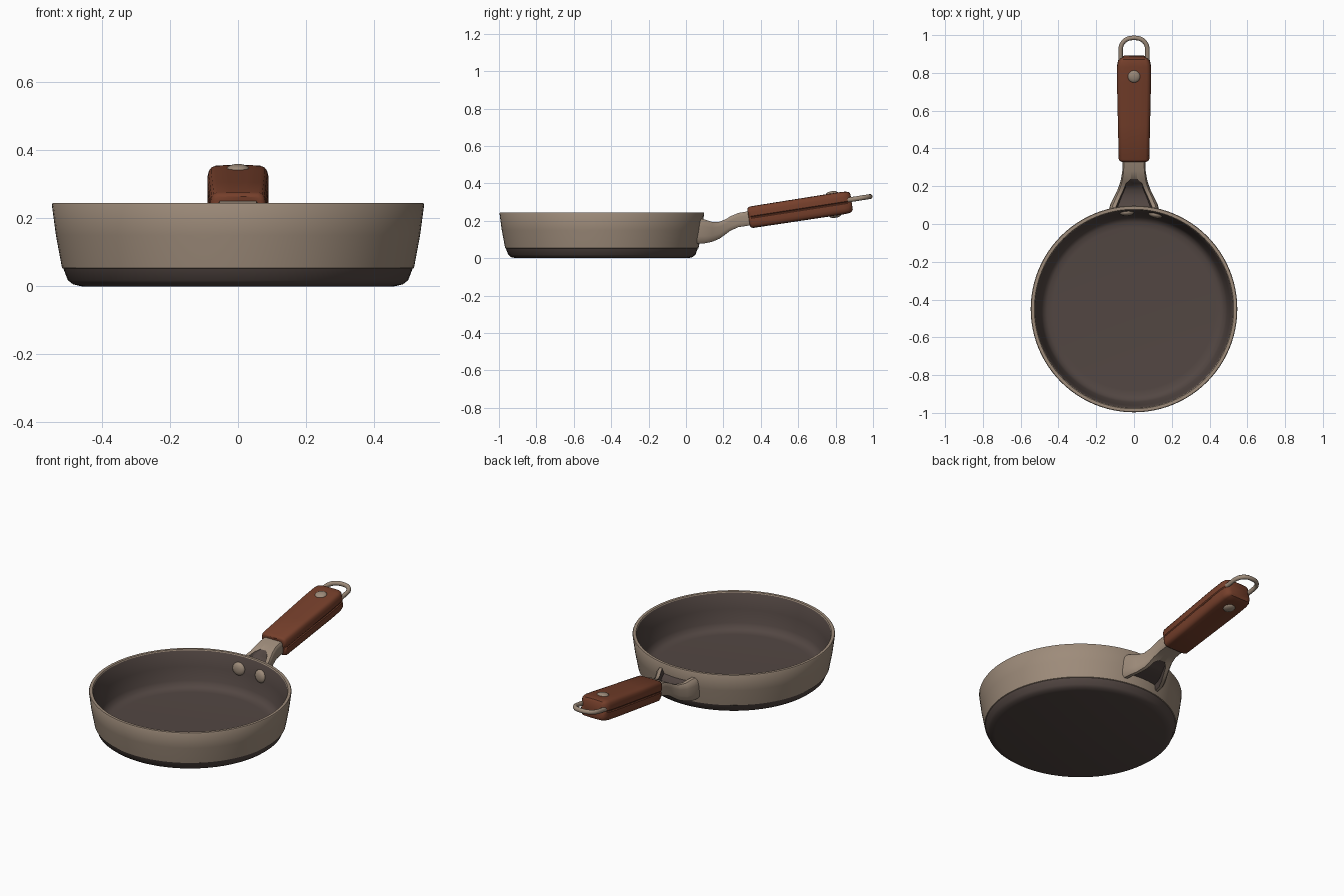
import bpy, bmesh
from math import sin, cos, pi, asin, sqrt, radians
from mathutils import Matrix, Vector

cube = bpy.data.objects.get("Cube")
if cube:
    bpy.data.objects.remove(cube, do_unlink=True)


def material(name, rgb):
    m = bpy.data.materials.new(name)
    m.use_nodes = True
    m.diffuse_color = (*rgb, 1)
    bsdf = next(n for n in m.node_tree.nodes if n.type == "BSDF_PRINCIPLED")
    bsdf.inputs["Base Color"].default_value = (*rgb, 1)
    return m


taupe = material("taupe metal", (0.34, 0.26, 0.195))
dark = material("dark brown coating", (0.085, 0.062, 0.055))
wood = material("reddish wood", (0.18, 0.05, 0.024))


def skin(name, rings, mats, rule=lambda i, j: 0, angle=35, matrix=Matrix()):
    """Join a list of closed rings into a capped solid."""
    bm = bmesh.new()
    loops = [[bm.verts.new(p) for p in ring] for ring in rings]
    n = len(loops[0])
    for i in range(len(loops) - 1):
        a, b = loops[i], loops[i + 1]
        for j in range(n):
            k = (j + 1) % n
            bm.faces.new((a[j], a[k], b[k], b[j])).material_index = rule(i, j)
    bm.faces.new(loops[0]).material_index = rule(0, 0)
    bm.faces.new(loops[-1]).material_index = rule(len(loops) - 2, 0)
    bmesh.ops.recalc_face_normals(bm, faces=bm.faces)
    mesh = bpy.data.meshes.new(name)
    bm.to_mesh(mesh)
    bm.free()
    mesh.shade_smooth()
    mesh.set_sharp_from_angle(angle=radians(angle))
    for m in mats:
        mesh.materials.append(m)
    ob = bpy.data.objects.new(name, mesh)
    ob.matrix_world = matrix
    bpy.context.collection.objects.link(ob)
    return ob


def lathe(profile, steps):
    return [[(r * cos(2 * pi * s / steps), r * sin(2 * pi * s / steps), z)
             for s in range(steps)] for r, z in profile]


def mirror_ring(quarter):
    """Mirror a top right quarter (x, z) into a full cross-section."""
    top = quarter + [(-x, z) for x, z in reversed(quarter)]
    return top + [(-x, -z) for x, z in top]


# Pan body: underside, wall, rim and inside in one turned profile
PAN_Y = -0.45
pan_profile = [(0.46, 0), (0.485, 0.006), (0.5, 0.018), (0.513, 0.052),
               (0.517, 0.054), (0.535, 0.15), (0.547, 0.24), (0.544, 0.245),
               (0.528, 0.245), (0.524, 0.24), (0.51, 0.15), (0.493, 0.075),
               (0.482, 0.05), (0.46, 0.037), (0.43, 0.035)]
skin("pan_body", lathe(pan_profile, 96), [taupe, dark],
     lambda i, j: 0 if 3 <= i <= 8 else 1, 40, Matrix.Translation((0, PAN_Y, 0)))

# Bracket: flared arm with dark recesses above and below
# y, half width, top, bottom, recess half width, recess depth
stations = [(0.06, 0.135, 0.212, 0.078, 0.1, 0.025),
            (0.1, 0.127, 0.207, 0.08, 0.092, 0.03),
            (0.14, 0.108, 0.194, 0.088, 0.075, 0.026),
            (0.18, 0.088, 0.195, 0.105, 0.056, 0.022),
            (0.215, 0.075, 0.21, 0.13, 0.042, 0.014),
            (0.237, 0.069, 0.224, 0.147, 0.018, 0),
            (0.28, 0.062, 0.242, 0.166, 0.016, 0),
            (0.37, 0.06, 0.257, 0.18, 0.016, 0)]
rings = []
for i, (y, w, top, bottom, r, d) in enumerate(stations):
    h, mid = (top - bottom) / 2, (top + bottom) / 2
    quarter = [(w, h * 0.4), (w * 0.97, h * 0.78), (max(w * 0.88, r), h),
               (r, h), (r * 0.9, h - d)]
    ring = []
    for x, z in mirror_ring(quarter):
        z += mid
        # The first ring follows the round wall
        yy = PAN_Y + sqrt((0.495 + 0.19 * z) ** 2 - x * x) if i == 0 else y
        ring.append((x, yy, z))
    rings.append(ring)
skin("handle_bracket", rings, [taupe, dark],
     lambda i, j: 1 if i < 5 and j % 10 in (3, 4, 5) else 0, 40)

# Wooden grip: rounded section with a seam along each side
tilt = Matrix.Translation((0, 0.335, 0.217)) @ Matrix.Rotation(radians(8.8), 4, "X")
grip_stations = [(0, 0.07, 0.047), (0.005, 0.077, 0.054), (0.015, 0.081, 0.058),
                 (0.2, 0.085, 0.059), (0.42, 0.09, 0.06), (0.51, 0.089, 0.06),
                 (0.535, 0.084, 0.058), (0.55, 0.073, 0.053), (0.557, 0.058, 0.042)]
rings = []
for y, w, h in grip_stations:
    quarter = [(w * 0.95, h * 0.02), (w, h * 0.1), (w, h * 0.5), (w * 0.96, h * 0.75),
               (w * 0.88, h * 0.91), (w * 0.75, h * 0.98), (w * 0.3, h)]
    rings.append([(x, y, z) for x, z in mirror_ring(quarter)])
skin("wooden_grip", rings, [wood], matrix=tilt)


# Rivets: low domes
def rivet(name, radius, height, matrix):
    profile = [(radius * cos(a * pi / 12), height * sin(a * pi / 12)) for a in range(6)]
    skin(name, lathe([(radius, -0.012)] + profile, 24), [taupe], angle=50, matrix=matrix)


rivet("grip_rivet_top", 0.033, 0.014, tilt @ Matrix.Translation((0, 0.46, 0.058)))
rivet("grip_rivet_bottom", 0.033, 0.014, tilt @ Matrix.Translation((0, 0.46, -0.058))
      @ Matrix.Rotation(pi, 4, "X"))
WALL_R = 0.512
for side, x in (("right", -0.037), ("left", 0.113)):
    place = (Matrix.Translation((x, PAN_Y + sqrt(WALL_R ** 2 - x * x), 0.168))
             @ Matrix.Rotation(-asin(x / WALL_R), 4, "Z") @ Matrix.Rotation(pi / 2, 4, "X"))
    rivet("pan_rivet_" + side, 0.038, 0.018, place)

# Hanging loop: bent rod at the end of the grip
path = [(0.071, 0.5)]
path += [((0.071 if abs(cos(a)) > 0.99 else 0.071 * abs(cos(a)) ** 0.8) * (1 if cos(a) > 0 else -1),
          0.595 + 0.065 * sin(a)) for a in [pi * k / 16 for k in range(17)]]
path += [(-0.071, 0.5)]
rings = []
for k, (x, y) in enumerate(path):
    ahead, behind = path[min(k + 1, len(path) - 1)], path[max(k - 1, 0)]
    t = Vector((ahead[0] - behind[0], ahead[1] - behind[1], 0)).normalized()
    side = Vector((t.y, -t.x, 0))
    rings.append([Vector((x, y, 0.012)) + side * 0.012 * cos(a) + Vector((0, 0, 0.013 * sin(a)))
                  for a in [2 * pi * s / 12 for s in range(12)]])
skin("hanging_loop", rings, [taupe], angle=50, matrix=tilt)
